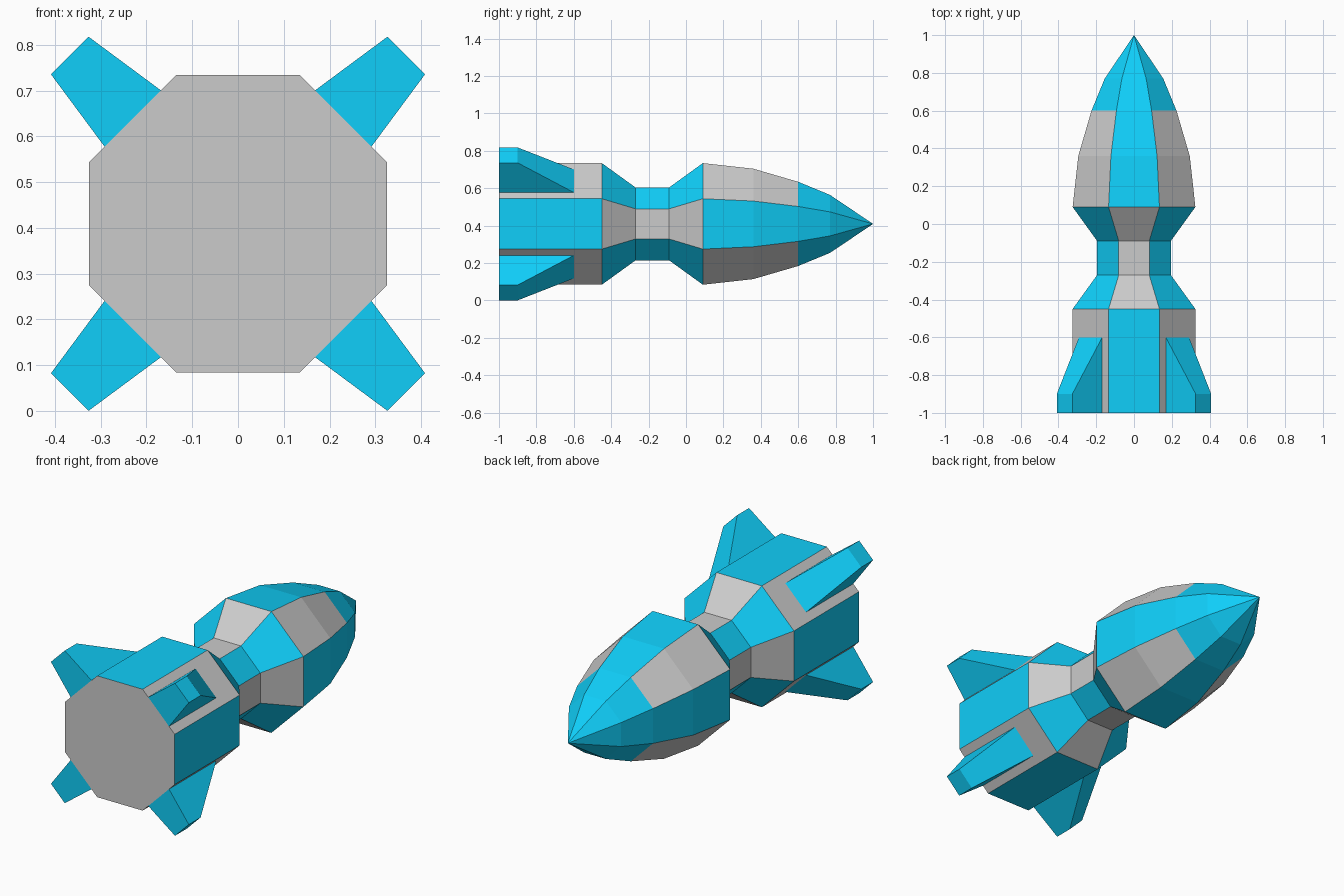
import bpy, bmesh, math
from mathutils import Matrix

if "Cube" in bpy.data.objects:
    bpy.data.objects.remove(bpy.data.objects["Cube"])

CZ = 0.409                      # height of the rocket's long axis
N = 8


def material(name, color=None):
    m = bpy.data.materials.new(name)
    if color:
        m.diffuse_color = color
    return m


blue = material("blue_paint", (0.005, 0.62, 0.95, 1))
grey = material("grey_paint")


def finish(name, bm, mats):
    bmesh.ops.recalc_face_normals(bm, faces=bm.faces[:])
    me = bpy.data.meshes.new(name)
    bm.to_mesh(me)
    bm.free()
    for m in mats:
        me.materials.append(m)
    ob = bpy.data.objects.new(name, me)
    bpy.context.collection.objects.link(ob)
    return ob


# Hull: octagonal rings along y, given as (y, apothem)
profile = [(-1, .325), (-.45, .325), (-.27, .195), (-.09, .195),
           (.09, .325), (.36, .295), (.6, .225), (.77, .155)]
# Paint per band: which of the (upright, diagonal) panels are blue
paint = [(1, 0), (0, 1), (0, 1), (0, 1), (1, 0), (1, 0), (1, 1), (1, 1)]

bm = bmesh.new()
rings = []
for y, apothem in profile:
    r = apothem / math.cos(math.pi / N)
    angles = [(i - .5) * math.tau / N for i in range(N)]
    rings.append([bm.verts.new((r * math.cos(a), y, CZ + r * math.sin(a))) for a in angles])
tip = bm.verts.new((0, 1, CZ))
bm.faces.new(rings[0])          # grey tail plate

for band, ring in enumerate(rings):
    for i in range(N):
        j = (i + 1) % N
        if band + 1 < len(rings):
            nxt = rings[band + 1]
            f = bm.faces.new((ring[i], ring[j], nxt[j], nxt[i]))
        else:
            f = bm.faces.new((ring[i], ring[j], tip))
        f.material_index = paint[band][i % 2]
finish("rocket_hull", bm, [grey, blue])

# Fins: tapered wedges on the four diagonal panels, modelled pointing along +x
for k, name in enumerate(("upper_right", "upper_left", "lower_left", "lower_right")):
    bm = bmesh.new()
    sides = []
    for s in (-1, 1):
        outline = [(.325, -1, .087), (.52, -1, .058), (.52, -.9, .058), (.325, -.6, .087)]
        sides.append([bm.verts.new((x, y, s * w)) for x, y, w in outline])
        bm.faces.new(sides[-1])
    for i in range(4):
        j = (i + 1) % 4
        bm.faces.new((sides[0][i], sides[0][j], sides[1][j], sides[1][i]))
    turn = Matrix.Rotation(-math.radians(45 + 90 * k), 4, 'Y')
    bm.transform(Matrix.Translation((0, 0, CZ)) @ turn)
    finish("fin_" + name, bm, [blue])

for m in bpy.data.materials:
    if m.users and not m.is_grease_pencil:
        m.use_nodes = True
        m.node_tree.nodes["Principled BSDF"].inputs["Base Color"].default_value = m.diffuse_color
